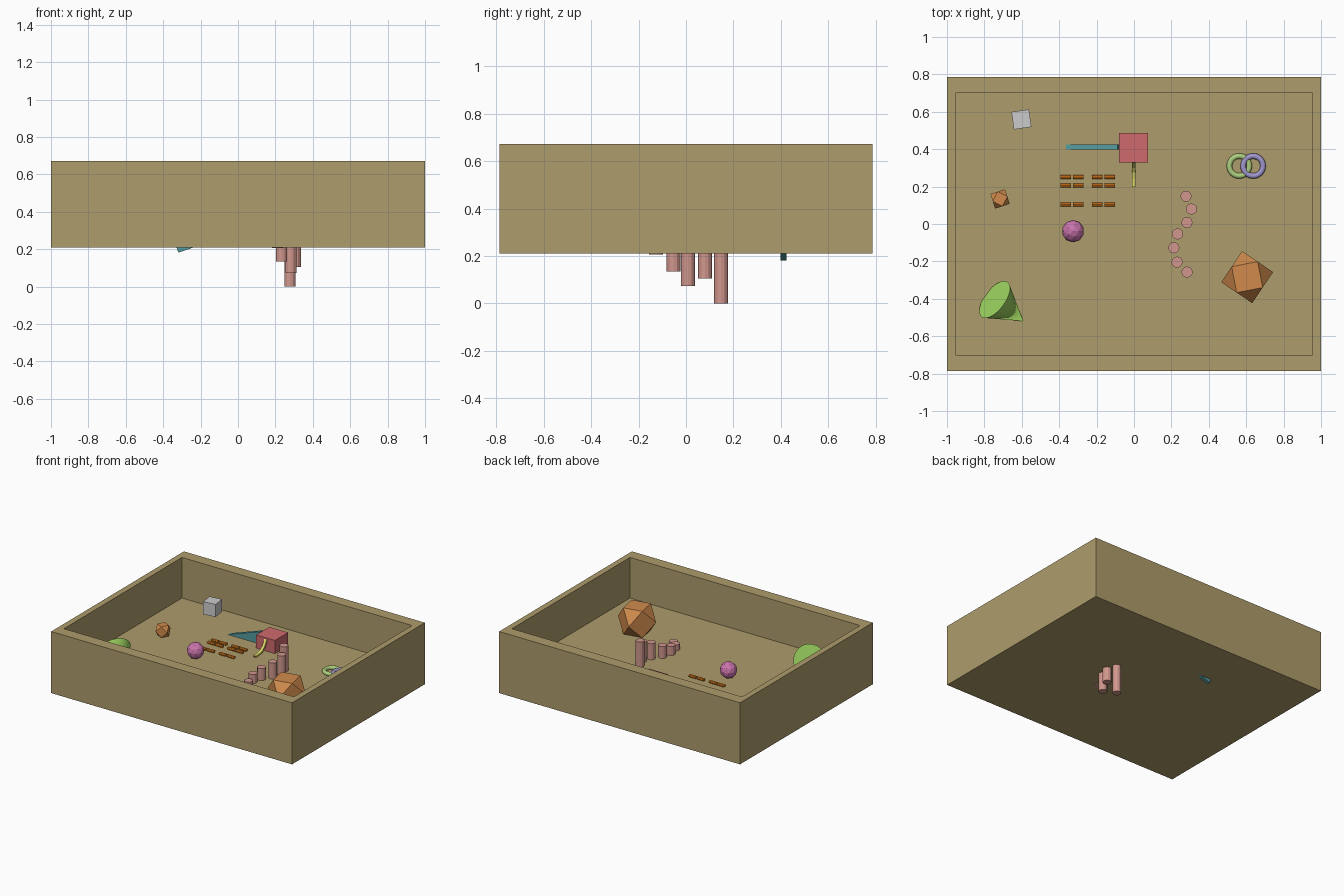
import bpy, bmesh, math
from mathutils import Vector, Matrix

if "Cube" in bpy.data.objects:
    bpy.data.objects.remove(bpy.data.objects["Cube"])

FLOOR = 0.367


def mat(name, r, g, b):
    m = bpy.data.materials.new(name)
    m.diffuse_color = tuple((c / 255) ** 2.2 for c in (r, g, b)) + (1,)
    m.use_nodes = True
    m.node_tree.nodes["Principled BSDF"].inputs["Base Color"].default_value = m.diffuse_color
    return m


SAND = mat("sand", 172, 155, 106)
ORANGE = mat("orange", 208, 138, 78)
LOG = mat("log_orange", 225, 125, 35)
PINK = mat("pink", 200, 115, 170)
RED = mat("red", 205, 105, 108)
TEAL = mat("teal", 85, 155, 160)
YELLOW = mat("yellow", 225, 220, 105)
GREEN = mat("green", 155, 210, 95)
LIME = mat("lime", 170, 205, 125)
VIOLET = mat("violet", 160, 150, 205)
ROSE = mat("rose", 208, 150, 140)


def finish(bm, name, material=None, matrix=None):
    bmesh.ops.recalc_face_normals(bm, faces=bm.faces)
    me = bpy.data.meshes.new(name)
    bm.to_mesh(me)
    bm.free()
    ob = bpy.data.objects.new(name, me)
    bpy.context.collection.objects.link(ob)
    if matrix:
        ob.matrix_world = matrix
    if material:
        me.materials.append(material)
    return ob


def box(name, loc, size, material=None, rot=Matrix()):
    bm = bmesh.new()
    bmesh.ops.create_cube(bm, size=1, matrix=Matrix.Diagonal((*size, 1)))
    return finish(bm, name, material, Matrix.Translation(loc) @ rot)


def cylinder(name, loc, r1, r2, depth, sides, material, rot=Matrix()):
    bm = bmesh.new()
    bmesh.ops.create_cone(bm, cap_ends=True, segments=sides, radius1=r1, radius2=r2, depth=depth)
    return finish(bm, name, material, Matrix.Translation(loc) @ rot)


def smooth(ob):
    bpy.ops.object.select_all(action='DESELECT')
    ob.select_set(True)
    bpy.context.view_layer.objects.active = ob
    bpy.ops.object.shade_smooth_by_angle(angle=math.radians(35))


def cuboctahedron(name, loc, a, angle):
    # hull of the edge midpoints of a cube
    bm = bmesh.new()
    for s in (-a, a):
        for t in (-a, a):
            for p in ((s, t, 0), (s, 0, t), (0, s, t)):
                bm.verts.new(p)
    bmesh.ops.convex_hull(bm, input=bm.verts)
    bmesh.ops.dissolve_limit(bm, angle_limit=0.02, verts=bm.verts, edges=bm.edges)
    finish(bm, name, ORANGE, Matrix.Translation(loc) @ Matrix.Rotation(math.radians(angle), 4, 'Z'))


# Tray: block with its top face inset and pushed down to the floor
bm = bmesh.new()
bmesh.ops.create_cube(bm, size=1, matrix=Matrix.Translation((0, 0, 0.441)) @ Matrix.Diagonal((2, 1.574, 0.462, 1)))
top = max(bm.faces, key=lambda f: f.calc_center_median().z)
bmesh.ops.inset_individual(bm, faces=[top], thickness=0.01)
for v in top.verts:
    v.co.x = math.copysign(0.955, v.co.x)
    v.co.y = math.copysign(0.70, v.co.y)
ext = bmesh.ops.extrude_discrete_faces(bm, faces=[top])
for v in ext["faces"][0].verts:
    v.co.z = FLOOR
finish(bm, "sand_tray", SAND)

# Loose solids
box("grey_cube", (-0.602, 0.559, 0.45), (0.095,) * 3, rot=Matrix.Rotation(math.radians(8), 4, 'Z'))
cuboctahedron("large_rock", (0.605, -0.284, 0.463), 0.1, -34)
cuboctahedron("small_rock", (-0.716, 0.134, 0.408), 0.041, 18)
bm = bmesh.new()
bmesh.ops.create_icosphere(bm, subdivisions=2, radius=0.06)
finish(bm, "ball", PINK, Matrix.Translation((-0.326, -0.038, 0.424)))

# Cone lying on its side
n = Vector((-0.8 * 0.882, 0.6 * 0.882, 0.47)).normalized()
h = 0.217
smooth(cylinder("lying_cone", Vector((-0.745, -0.404, 0.463)) - n * h / 2, 0.1166, 0, h, 32, GREEN,
                (-n).to_track_quat('Z', 'Y').to_matrix().to_4x4()))

# Play block with ramp and slide
box("play_block", (-0.002, 0.408, 0.388), (0.156,) * 3, RED)
box("ramp", (-0.203, 0.411, 0.322), (0.31, 0.026, 0.19), TEAL, Matrix.Rotation(math.radians(-19), 4, 'Y'))
bm = bmesh.new()
path = [(0.335, 0.465), (0.318, 0.433), (0.3, 0.408), (0.275, 0.39), (0.24, 0.382), (0.198, 0.38)]
rows = []
for y, z in path:
    rows.append([bm.verts.new(p) for p in ((-0.012, y, z), (0.008, y, z),
                                           (0.008, y + 0.006, z - 0.013), (-0.012, y + 0.006, z - 0.013))])
for a, b in zip(rows, rows[1:]):
    for i in range(4):
        bm.faces.new((a[i], a[(i + 1) % 4], b[(i + 1) % 4], b[i]))
bm.faces.new(rows[0])
bm.faces.new(rows[-1])
finish(bm, "slide", YELLOW)

# Rows of small logs
for j, y in enumerate((0.251, 0.206, 0.104)):
    for i, x in enumerate((-0.365, -0.298, -0.197, -0.13)):
        cylinder(f"log_{j}_{i}", (x, y, 0.376), 0.011, 0.011, 0.056, 8, LOG, Matrix.Rotation(math.pi / 2, 4, 'Y'))

# Pair of overlapping rings
for name, x, z, m in (("green_ring", 0.563, 0.375, LIME), ("violet_ring", 0.637, 0.379, VIOLET)):
    bpy.ops.mesh.primitive_torus_add(location=(x, 0.31, z), major_radius=0.053, minor_radius=0.015,
                                     major_segments=32, minor_segments=12)
    ob = bpy.context.object
    ob.name = name
    ob.data.materials.append(m)
    smooth(ob)

# Winding line of posts: x, y, bottom, top
posts = [(0.278, 0.148, 0, 0.555), (0.307, 0.08, 0.105, 0.52), (0.283, 0.008, 0.073, 0.488),
         (0.233, -0.053, 0.135, 0.457), (0.213, -0.127, 0.207, 0.435), (0.23, -0.204, 0.25, 0.412),
         (0.284, -0.257, 0.3, 0.395)]
for i, (x, y, lo, hi) in enumerate(posts):
    cylinder(f"post_{i}", (x, y, (lo + hi) / 2), 0.03, 0.03, hi - lo, 12, ROSE)
